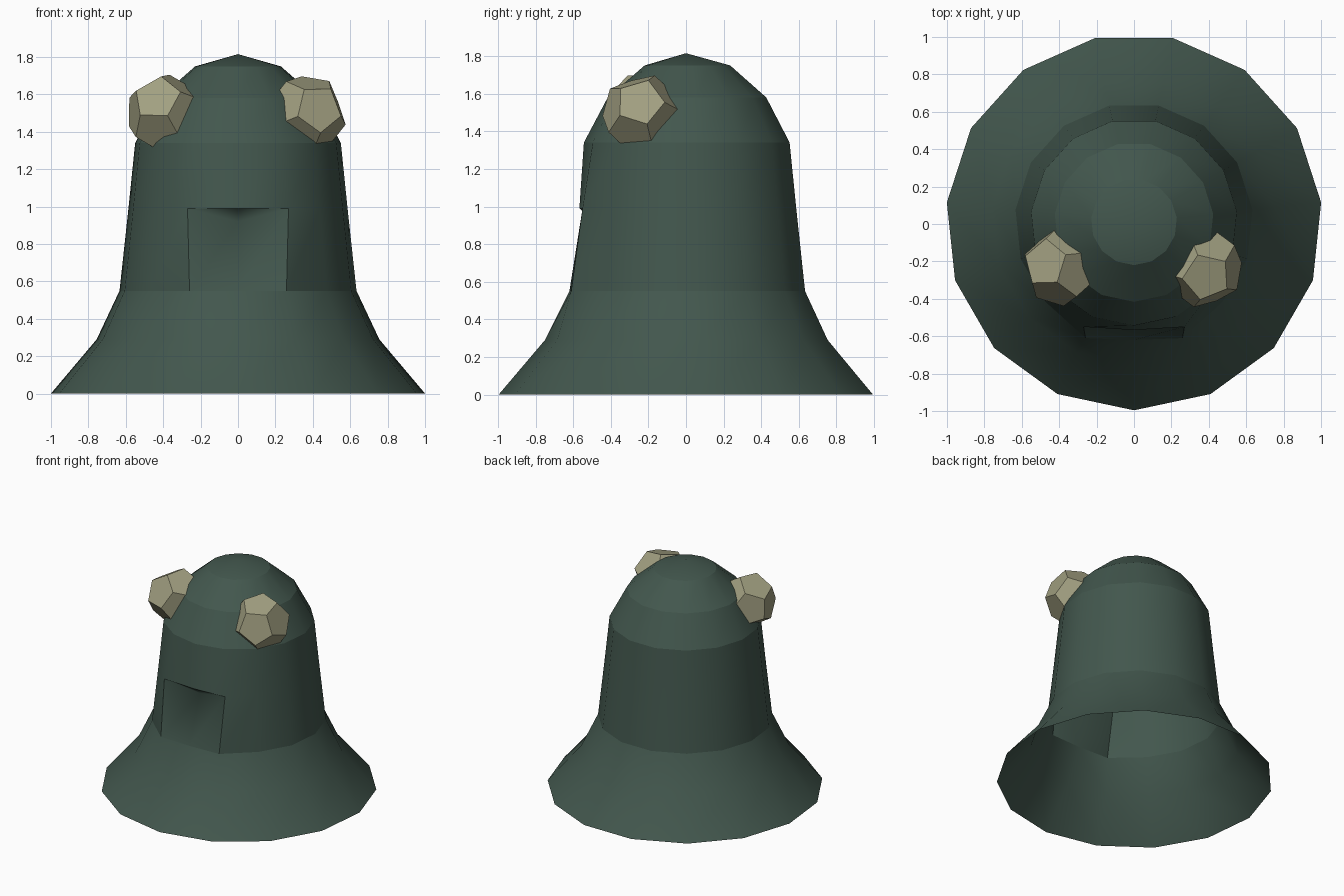
import bpy, bmesh, math
from mathutils import Vector, Euler

cube = bpy.data.objects.get("Cube")
if cube:
    bpy.data.objects.remove(cube)

SIDES = 15
Y_SHIFT = 0.01
LIP_Z, CHIN_Z = 0.99, 0.55


def material(name, rgb):
    mat = bpy.data.materials.new(name)
    mat.use_nodes = True
    color = (*rgb, 1)
    mat.diffuse_color = color
    mat.node_tree.nodes["Principled BSDF"].inputs["Base Color"].default_value = color
    return mat


def add_object(name, bm, mat):
    mesh = bpy.data.meshes.new(name)
    bm.to_mesh(mesh)
    bm.free()
    mesh.materials.append(mat)
    obj = bpy.data.objects.new(name, mesh)
    bpy.context.collection.objects.link(obj)
    return obj


def make_body(mat):
    # Open bell shell, with a corner of the polygon at the front
    profile = [(1.006, 0), (0.76, 0.29), (0.637, CHIN_Z), (0.589, LIP_Z),
               (0.553, 1.34), (0.426, 1.58), (0.23, 1.75)]
    bm = bmesh.new()
    rings = []
    for r, z in profile:
        ring = []
        for i in range(SIDES):
            a = math.tau * i / SIDES - math.pi / 2
            ring.append(bm.verts.new((r * math.cos(a), r * math.sin(a) + Y_SHIFT, z)))
        rings.append(ring)
    mouth_sides = (0, SIDES - 1)
    for row, (low, high) in enumerate(zip(rings, rings[1:])):
        for i in range(SIDES):
            if row == 2 and i in mouth_sides:
                continue
            j = (i + 1) % SIDES
            bm.faces.new((low[i], low[j], high[j], high[i]))
    top = bm.verts.new((0, 0, 1.815))
    for i in range(SIDES):
        bm.faces.new((rings[-1][i], rings[-1][(i + 1) % SIDES], top))

    # Mouth: the wall sinks back under a straight lip
    chin, lip = rings[2], rings[3]
    for i, sign in ((1, 1), (-1, -1)):
        lip[i].co = (0.27 * sign, -0.55, LIP_Z)
        chin[i].co.y = -0.61
    lip[0].co.y = -0.567
    chin[0].co.y = -0.62
    back = bm.verts.new((0, -0.48, 0.92))
    bm.faces.new((lip[0], lip[-1], back))
    bm.faces.new((lip[1], lip[0], back))
    bm.faces.new((chin[0], chin[1], lip[1], back))
    bm.faces.new((chin[-1], chin[0], back, lip[-1]))

    # Smooth around the bell, with creases between its bands
    bmesh.ops.recalc_face_normals(bm, faces=bm.faces)
    for face in bm.faces:
        face.smooth = True
    creased = [rings[k] for k in (2, 4, 5, 6)]
    for edge in bm.edges:
        on_crease = any(all(v in ring for v in edge.verts) for ring in creased)
        on_lip = all(v in (lip[0], lip[1], lip[-1]) for v in edge.verts)
        on_jaw = any(chin[i] in edge.verts and lip[i] in edge.verts for i in (1, -1))
        if on_crease or on_lip or on_jaw:
            edge.smooth = False
    return add_object("bell_body", bm, mat)


def make_eye(name, center, rotation, mat):
    # Regular twelve-sided lump with flat faces
    phi = (1 + math.sqrt(5)) / 2
    signs = (-1, 1)
    points = [Vector((x, y, z)) for x in signs for y in signs for z in signs]
    for s in signs:
        for t in signs:
            p, q = s / phi, t * phi
            points += [Vector((0, p, q)), Vector((p, q, 0)), Vector((q, 0, p))]
    turn = Euler([math.radians(a) for a in rotation]).to_matrix()
    bm = bmesh.new()
    for p in points:
        bm.verts.new(turn @ p.normalized() * 0.215 + Vector(center))
    bmesh.ops.convex_hull(bm, input=bm.verts)
    bmesh.ops.dissolve_limit(bm, angle_limit=0.05, verts=bm.verts, edges=bm.edges)
    bmesh.ops.recalc_face_normals(bm, faces=bm.faces)
    return add_object(name, bm, mat)


green = material("dark green", (0.055, 0.095, 0.075))
stone = material("pale stone", (0.36, 0.35, 0.22))

make_body(green)
make_eye("left_eye", (0.37, -0.235, 1.495), (20, 35, 15), stone)
make_eye("right_eye", (-0.39, -0.225, 1.5), (35, -20, 40), stone)
